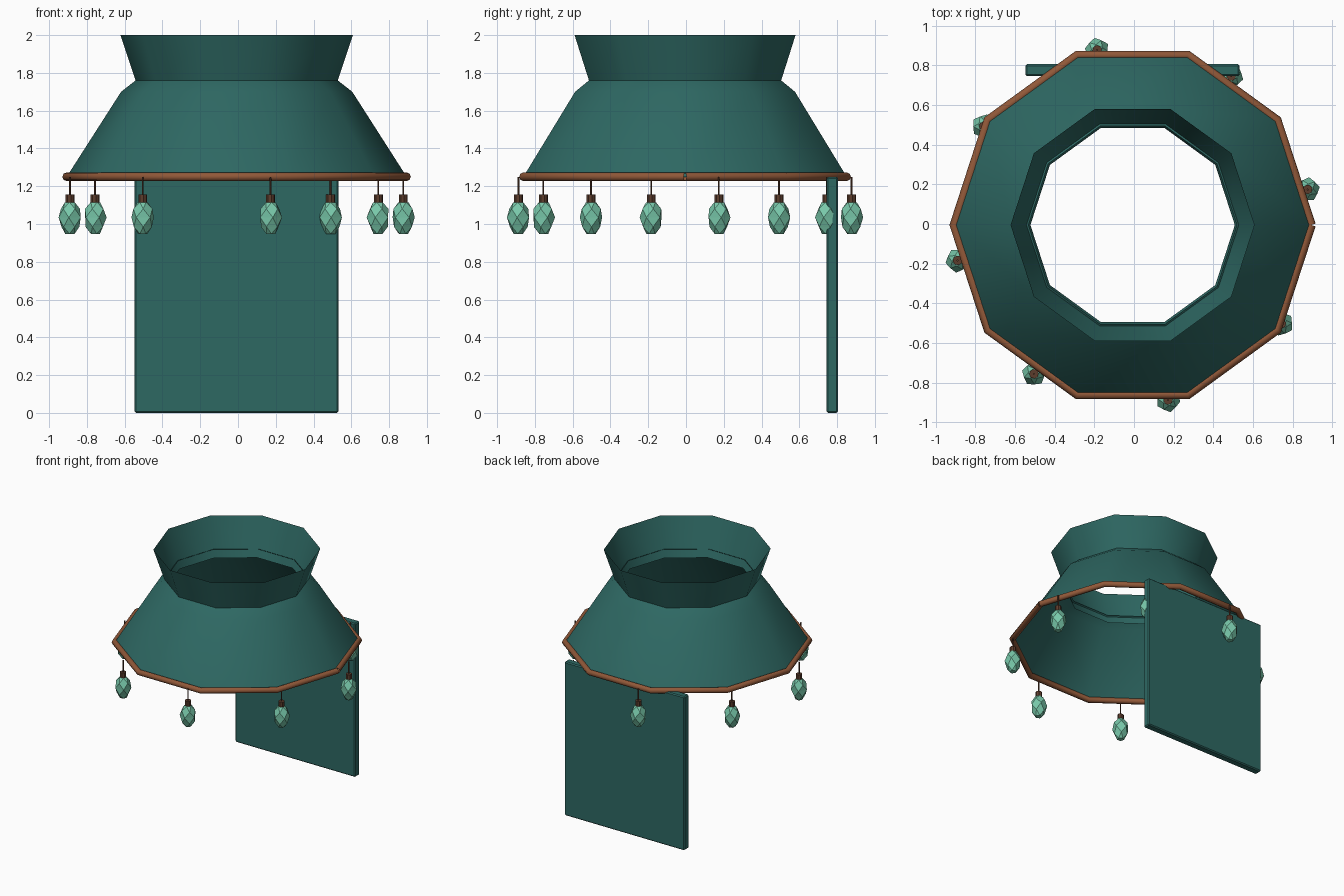
import bpy, bmesh, math

if "Cube" in bpy.data.objects:
    bpy.data.objects.remove(bpy.data.objects["Cube"])

CX, CY = -0.007, -0.005   # axis of the cape
TAU = 2 * math.pi


def material(name, rgb):
    m = bpy.data.materials.new(name)
    m.diffuse_color = (*rgb, 1)
    m.use_nodes = True
    m.node_tree.nodes["Principled BSDF"].inputs["Base Color"].default_value = m.diffuse_color
    return m


teal = material("teal cloth", (0.027, 0.138, 0.124))
copper = material("copper trim", (0.283, 0.098, 0.040))
brown = material("dark brown", (0.107, 0.045, 0.025))
mint = material("mint crystal", (0.188, 0.578, 0.402))


def lathe(name, profile, sides, mat, centre, turn=0, twist=0, caps=False, smooth=False):
    """Rings of (radius, z) joined into a shell; twist makes antiprism facets."""
    bm = bmesh.new()
    rings = []
    for k, (r, z) in enumerate(profile):
        rings.append([bm.verts.new((centre[0] + r * math.cos(turn + k * twist + TAU * i / sides),
                                    centre[1] + r * math.sin(turn + k * twist + TAU * i / sides), z))
                      for i in range(sides)])
    for a, b in zip(rings, rings[1:]):
        for i in range(sides):
            j = (i + 1) % sides
            if twist:
                bm.faces.new((a[i], a[j], b[i]))
                bm.faces.new((a[j], b[j], b[i]))
            else:
                bm.faces.new((a[i], a[j], b[j], b[i]))
    if caps:
        bm.faces.new(rings[0][::-1])
        bm.faces.new(rings[-1])
    me = bpy.data.meshes.new(name)
    bm.to_mesh(me)
    bm.free()
    me.materials.append(mat)
    for p in me.polygons:
        p.use_smooth = smooth
    ob = bpy.data.objects.new(name, me)
    bpy.context.collection.objects.link(ob)
    return ob


# Ten-sided cape and flared collar (open cloth shells)
lathe("cape", [(0.90, 1.25), (0.612, 1.70), (0.525, 1.768)], 10, teal, (CX, CY), smooth=True)
lathe("collar", [(0.515, 1.70), (0.615, 2.0)], 10, teal, (CX, CY), smooth=True)

# Copper trim around the hem, with its small seam on the right
curve = bpy.data.curves.new("hem_trim", 'CURVE')
curve.dimensions = '3D'
curve.bevel_depth = 0.023
curve.bevel_resolution = 2
spline = curve.splines.new('POLY')
spline.points.add(10)
for i, p in enumerate(spline.points):
    a = TAU * i / 10
    p.co = (CX + 0.9 * math.cos(a), CY + 0.9 * math.sin(a), 1.25, 1)
curve.materials.append(copper)
bpy.context.collection.objects.link(bpy.data.objects.new("hem_trim", curve))

# Hanging back panel
bpy.ops.mesh.primitive_cube_add(size=1, location=(-0.008, 0.775, 0.625))
panel = bpy.context.object
panel.name = "back_panel"
panel.scale = (1.08, 0.06, 1.25)
bpy.ops.object.transform_apply(location=False, rotation=False, scale=True)
panel.data.materials.append(teal)
bevel = panel.modifiers.new("soft_edges", 'BEVEL')
bevel.width = 0.008
bevel.segments = 1

# Eight crystal charms hanging from the hem
for n in range(8):
    a = 0.2 + n * TAU / 8
    c = (CX + 0.9 * math.cos(a), CY + 0.9 * math.sin(a))
    lathe(f"charm_string_{n}", [(0.005, 1.14), (0.005, 1.25)], 6, brown, c, a, caps=True)
    lathe(f"charm_cap_{n}", [(0.024, 1.105), (0.024, 1.155)], 8, brown, c, a, caps=True)
    lathe(f"charm_crystal_{n}", [(0.026, 0.948), (0.05, 0.985), (0.062, 1.035), (0.053, 1.08), (0.028, 1.115)],
          5, mint, c, a, twist=math.pi / 5, caps=True)
